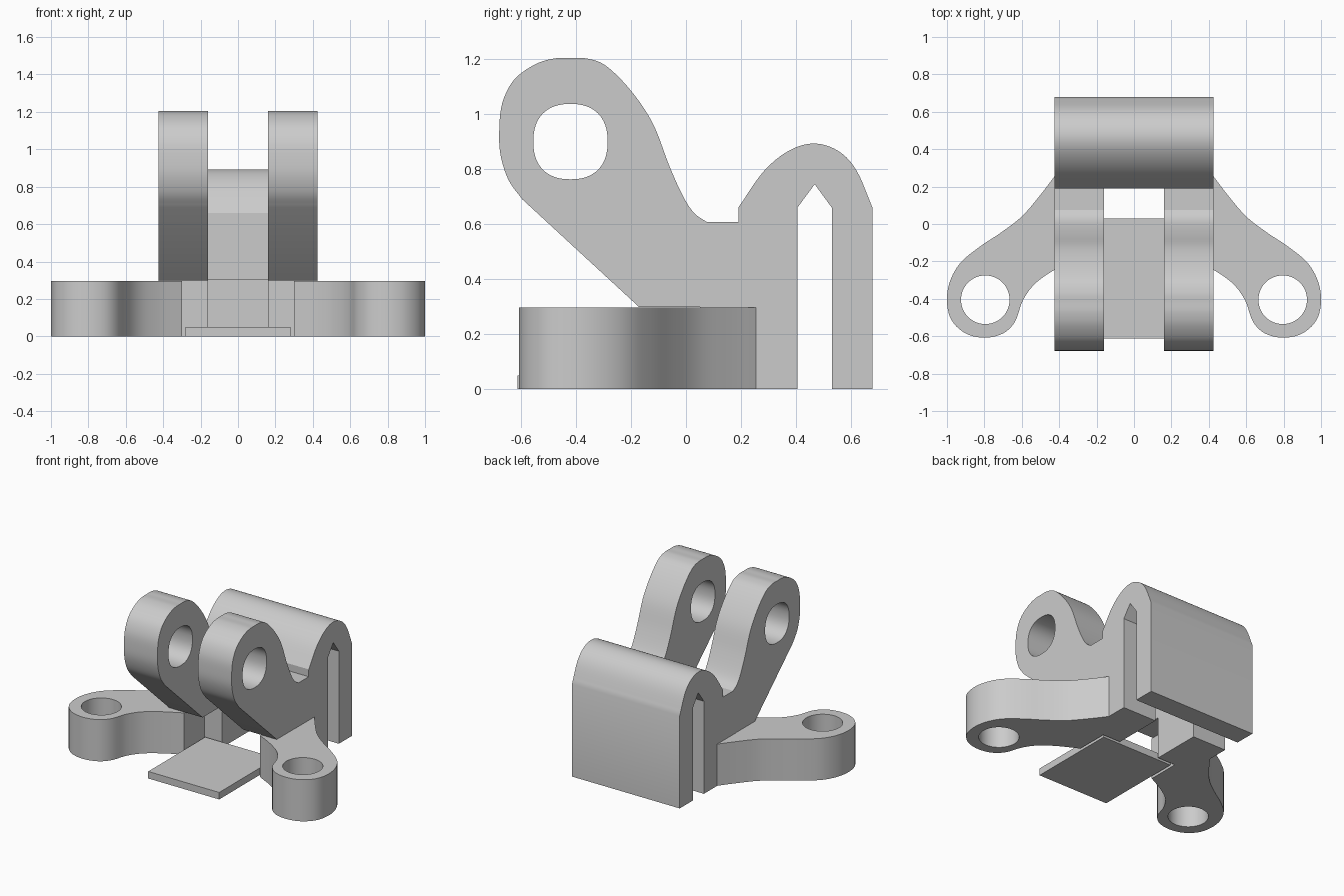
import bpy
from math import cos, sin, pi, copysign, radians
from mathutils import Matrix, Vector

cube = bpy.data.objects.get("Cube")
if cube:
    bpy.data.objects.remove(cube, do_unlink=True)

grey = bpy.data.materials.new("light_grey")
grey.use_nodes = True
COLOUR = (0.6, 0.6, 0.6, 1)
grey.diffuse_color = COLOUR
grey.node_tree.nodes["Principled BSDF"].inputs["Base Color"].default_value = COLOUR

# profile plane (y, z) pushed along x
SIDE = Matrix(((0, 0, 1, 0), (1, 0, 0, 0), (0, 1, 0, 0), (0, 0, 0, 1)))


def smooth(points, steps=5):
    """Catmull-Rom curve through a few points."""
    p = [Vector(q) for q in points]
    p = [2 * p[0] - p[1]] + p + [2 * p[-1] - p[-2]]
    out = []
    for a, b, c, d in zip(p, p[1:], p[2:], p[3:]):
        for i in range(steps):
            t = i / steps
            out.append(0.5 * (2 * b + (c - a) * t + (2 * a - 5 * b + 4 * c - d) * t * t
                              + (3 * b - a - 3 * c + d) * t ** 3))
    return [tuple(q) for q in out] + [tuple(points[-1])]


def ring(cx, cy, rx, ry, power=2.0, count=48):
    """Ellipse, squarer for a higher power."""
    def f(v):
        return copysign(abs(v) ** (2 / power), v)
    return [(cx + rx * f(cos(2 * pi * i / count)), cy + ry * f(sin(2 * pi * i / count)))
            for i in range(count)]


def slab(name, loops, lo, hi, frame=Matrix()):
    """Filled outline with holes, extruded from lo to hi."""
    cu = bpy.data.curves.new(name, "CURVE")
    cu.dimensions = "2D"
    cu.fill_mode = "BOTH"
    cu.extrude = (hi - lo) / 2
    for loop in loops:
        sp = cu.splines.new("POLY")
        sp.points.add(len(loop) - 1)
        for pt, (a, b) in zip(sp.points, loop):
            pt.co = (a, b, 0, 1)
        sp.use_cyclic_u = True
    ob = bpy.data.objects.new(name, cu)
    bpy.context.collection.objects.link(ob)
    ob.matrix_world = frame @ Matrix.Translation((0, 0, (lo + hi) / 2))
    bpy.ops.object.select_all(action="DESELECT")
    ob.select_set(True)
    bpy.context.view_layer.objects.active = ob
    bpy.ops.object.convert(target="MESH")
    ob = bpy.context.object
    ob.data.materials.clear()
    ob.data.materials.append(grey)
    bpy.ops.object.transform_apply(location=True, rotation=True, scale=True)
    bpy.ops.object.shade_smooth_by_angle(angle=radians(25))
    return ob


# clip: arched hook with a pointed slot
arch = smooth([(0.19, 0.66), (0.285, 0.795), (0.38, 0.87), (0.47, 0.893),
               (0.555, 0.865), (0.62, 0.795), (0.678, 0.66)])
clip = arch + [(0.678, 0), (0.53, 0), (0.53, 0.66), (0.468, 0.745),
               (0.405, 0.66), (0.405, 0.3), (0.19, 0.3)]
slab("clip", [clip], -0.425, 0.425, SIDE)

# lugs: paired side plates with an eye and a foot
head = smooth([(-0.595, 0.69), (-0.645, 0.76), (-0.674, 0.85), (-0.679, 0.94),
               (-0.668, 1.04), (-0.625, 1.125), (-0.55, 1.18), (-0.48, 1.202),
               (-0.42, 1.204), (-0.36, 1.202), (-0.29, 1.175), (-0.2, 1.085),
               (-0.12, 0.965), (-0.06, 0.81), (-0.01, 0.7), (0.03, 0.64), (0.075, 0.608)])
foot = [(0.19, 0.608), (0.19, 0.3), (0.405, 0.3), (0.405, 0), (0.05, 0),
        (0.05, 0.298), (-0.17, 0.298)]
eye = ring(-0.42, 0.9, 0.135, 0.137, 2.35)
for side, lo, hi in (("left", 0.16, 0.425), ("right", -0.425, -0.16)):
    slab(side + "_lug", [head + foot, eye], lo, hi, SIDE)

# arms: swept ears with a screw hole
ear = smooth([(0.425, 0.255), (0.505, 0.15), (0.6, 0.04), (0.71, -0.045),
              (0.83, -0.125), (0.93, -0.21), (0.985, -0.31), (1.0, -0.415),
              (0.975, -0.515), (0.9, -0.585), (0.8, -0.608), (0.7, -0.585),
              (0.635, -0.52), (0.595, -0.41), (0.53, -0.32), (0.425, -0.245), (0.3, -0.18)])
inner = [(0.3, 0.05), (0.425, 0.05)]
for side, s in (("left", 1), ("right", -1)):
    loops = [ear + inner, ring(0.795, -0.405, 0.13, 0.13)]
    slab(side + "_arm", [[(s * a, b) for a, b in lp] for lp in loops], 0, 0.297)

# base plate: thin loose tab below the lugs
slab("base_plate", [[(-0.28, -0.612), (0.28, -0.612), (0.28, 0.03), (-0.28, 0.03)]], 0, 0.05)
